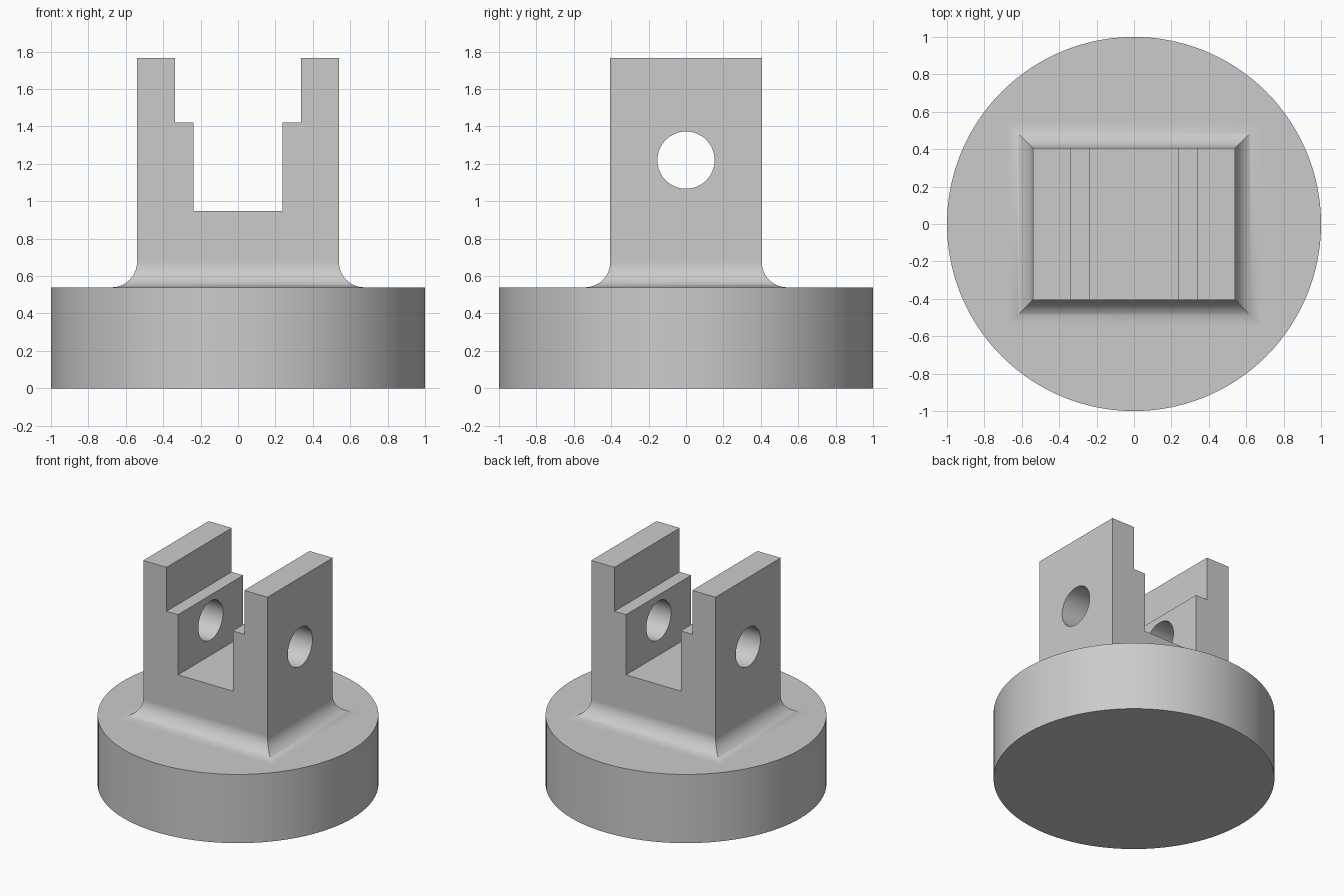
import bpy, bmesh, math
from mathutils import Matrix

cube = bpy.data.objects.get("Cube")
if cube:
    bpy.data.objects.remove(cube, do_unlink=True)

BASE_TOP, TOP = 0.54, 1.765
HALF_X, HALF_Y, FILLET = 0.54, 0.405, 0.135

grey = bpy.data.materials.new("plain grey")
grey.use_nodes = True
grey.diffuse_color = (0.6, 0.6, 0.6, 1)
grey.node_tree.nodes["Principled BSDF"].inputs["Base Color"].default_value = (0.6, 0.6, 0.6, 1)


def add_object(name, bm):
    bmesh.ops.recalc_face_normals(bm, faces=bm.faces[:])
    mesh = bpy.data.meshes.new(name)
    bm.to_mesh(mesh)
    bm.free()
    mesh.materials.append(grey)
    obj = bpy.data.objects.new(name, mesh)
    bpy.context.collection.objects.link(obj)
    return obj


def activate(obj):
    bpy.ops.object.select_all(action='DESELECT')
    obj.select_set(True)
    bpy.context.view_layer.objects.active = obj


def cylinder(name, radius, depth, matrix, segments):
    bm = bmesh.new()
    bmesh.ops.create_cone(bm, cap_ends=True, segments=segments, radius1=radius,
                          radius2=radius, depth=depth, matrix=matrix)
    return add_object(name, bm)


def cut(obj, cutter):
    mod = obj.modifiers.new("cut", 'BOOLEAN')
    mod.operation, mod.solver, mod.object = 'DIFFERENCE', 'EXACT', cutter
    activate(obj)
    bpy.ops.object.modifier_apply(modifier=mod.name)
    bpy.data.objects.remove(cutter, do_unlink=True)


def smooth(obj):
    activate(obj)
    bpy.ops.object.shade_smooth_by_angle(angle=math.radians(30))
    mod = obj.modifiers.new("flat face normals", 'WEIGHTED_NORMAL')
    mod.keep_sharp = True


# Round base
base = cylinder("round_base", 1, BASE_TOP, Matrix.Translation((0, 0, BASE_TOP / 2)), 128)
smooth(base)

# Fork block: stacked rectangles that flare into a concave fillet at the foot
levels = [(BASE_TOP - 0.05, FILLET)]
for i in range(17):
    a = math.pi / 2 * i / 16
    levels.append((BASE_TOP + FILLET * (1 - math.cos(a)), FILLET * (1 - math.sin(a))))
levels.append((TOP, 0))
bm = bmesh.new()
rings = [[bm.verts.new((sx * (HALF_X + out), sy * (HALF_Y + out), z))
          for sx, sy in ((-1, -1), (1, -1), (1, 1), (-1, 1))] for z, out in levels]
for low, high in zip(rings, rings[1:]):
    for i in range(4):
        j = (i + 1) % 4
        bm.faces.new((low[i], low[j], high[j], high[i]))
bm.faces.new(rings[0])
bm.faces.new(rings[-1])
fork = add_object("fork_block", bm)

# Stepped slot through the fork from front to back
half = [(0.238, 0.947), (0.238, 1.42), (0.338, 1.42), (0.338, 2)]
outline = half + [(-x, z) for x, z in reversed(half)]
bm = bmesh.new()
face = bm.faces.new([bm.verts.new((x, -1, z)) for x, z in outline])
extruded = bmesh.ops.extrude_face_region(bm, geom=[face])["geom"]
bmesh.ops.translate(bm, vec=(0, 2, 0),
                    verts=[v for v in extruded if isinstance(v, bmesh.types.BMVert)])
cut(fork, add_object("slot_cutter", bm))

# Pin hole through both arms
pin = Matrix.Translation((0, 0, 1.22)) @ Matrix.Rotation(math.pi / 2, 4, 'Y')
cut(fork, cylinder("pin_hole_cutter", 0.153, 3, pin, 64))
smooth(fork)
